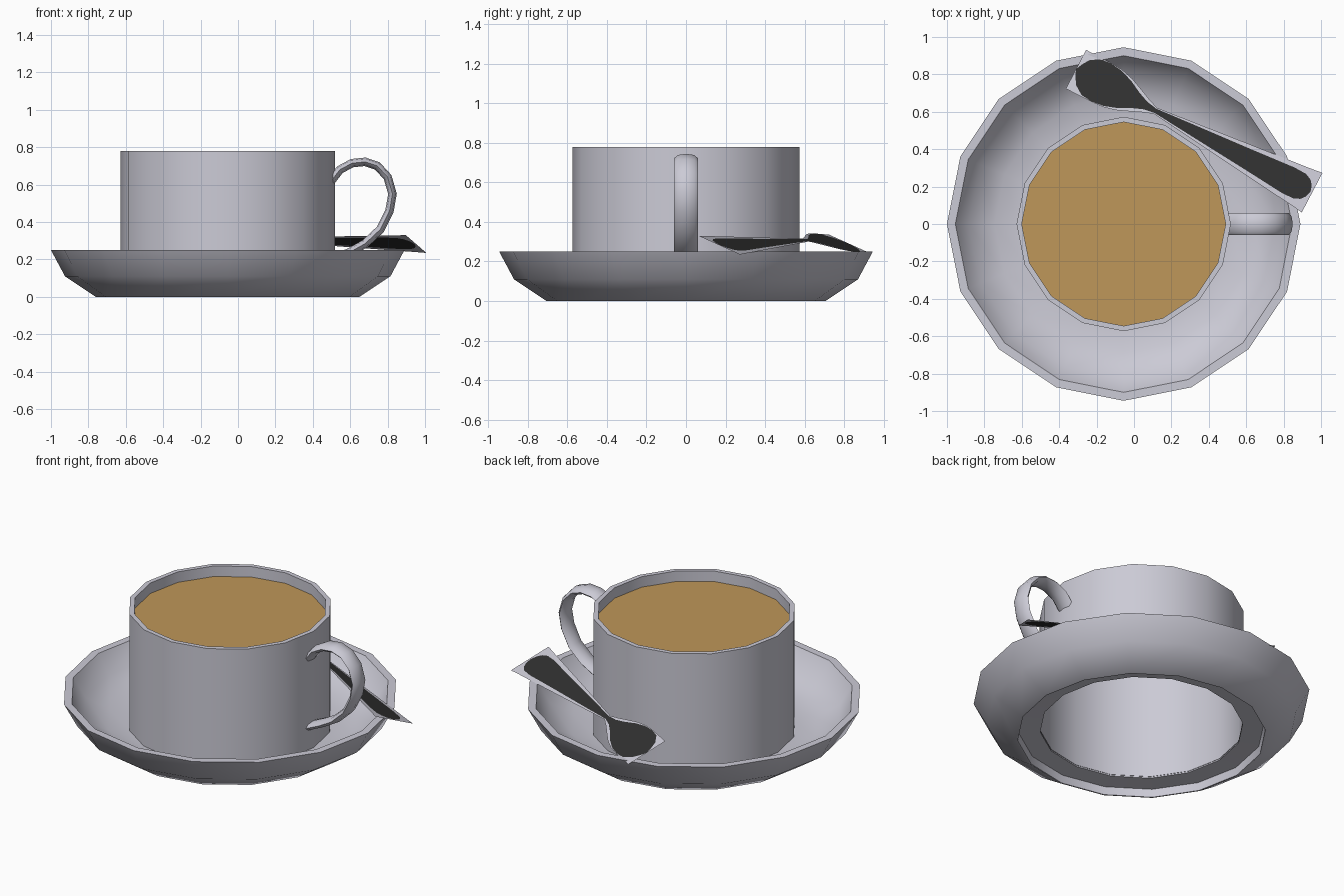
import bpy, math
from mathutils import Vector

if "Cube" in bpy.data.objects:
    bpy.data.objects.remove(bpy.data.objects["Cube"])

CX = -0.055   # axis of the cup and saucer
SIDES = 16


def material(name, rgb):
    m = bpy.data.materials.new(name)
    m.diffuse_color = (*rgb, 1)
    m.use_nodes = True
    m.node_tree.nodes["Principled BSDF"].inputs["Base Color"].default_value = m.diffuse_color
    return m


porcelain = material("pale_porcelain", (0.60, 0.595, 0.67))
coffee_mat = material("milky_coffee", (0.52, 0.31, 0.10))
dark = material("dark_metal", (0.03, 0.03, 0.03))


def make(name, verts, faces, mats, angle=None):
    me = bpy.data.meshes.new(name)
    me.from_pydata(verts, [], faces)
    for m in mats:
        me.materials.append(m)
    ob = bpy.data.objects.new(name, me)
    bpy.context.collection.objects.link(ob)
    if angle:
        bpy.ops.object.select_all(action='DESELECT')
        ob.select_set(True)
        bpy.context.view_layer.objects.active = ob
        bpy.ops.object.shade_smooth_by_angle(angle=math.radians(angle))
    return ob


def ring(r, z):
    return [(CX + r * math.cos(2 * math.pi * i / SIDES),
             r * math.sin(2 * math.pi * i / SIDES), z) for i in range(SIDES)]


def skin(rows, n):
    """Quads joining successive closed rings of n vertices."""
    return [(k * n + i, k * n + (i + 1) % n, (k + 1) * n + (i + 1) % n, (k + 1) * n + i)
            for k in range(rows - 1) for i in range(n)]


def lathe(name, profile, mat, angle):
    verts = [v for r, z in profile for v in ring(r, z)]
    return make(name, verts, skin(len(profile), SIDES), [mat], angle)


# Saucer: underside, foot, outer wall, rim, inner bowl
lathe("saucer", [(0.57, 0.05), (0.69, 0.047), (0.697, 0.0), (0.705, 0.0), (0.87, 0.11),
                 (0.945, 0.25), (0.90, 0.25), (0.83, 0.135), (0.69, 0.07), (0.57, 0.06)],
      porcelain, 36)

# Cup wall, open underneath
lathe("cup", [(0.573, 0.05), (0.573, 0.78), (0.545, 0.78), (0.545, 0.705)], porcelain, 35)

# Coffee surface
make("coffee", ring(0.545, 0.715), [tuple(range(SIDES))], [coffee_mat])

# Handle: flattened section swept along a loop in the xz plane
path = [Vector(p) for p in [(0.49, 0.61), (0.545, 0.68), (0.61, 0.715), (0.68, 0.722),
                            (0.745, 0.70), (0.80, 0.64), (0.826, 0.55), (0.81, 0.46),
                            (0.76, 0.36), (0.68, 0.285), (0.60, 0.24), (0.49, 0.19)]]
N = 8
hv = []
for i, p in enumerate(path):
    t = (path[min(i + 1, len(path) - 1)] - path[max(i - 1, 0)]).normalized()
    nx, nz = -t.y, t.x
    for j in range(N):
        a = 2 * math.pi * j / N
        o = 0.023 * math.cos(a)
        hv.append((p.x + nx * o, 0.06 * math.sin(a), p.y + nz * o))
hf = [f[::-1] for f in skin(len(path), N)]
make("handle", hv, hf, [porcelain], 50)

# Spoon: a tilted sheet with a pale border and a dark spoon shape
# stations: distance along axis, half width of sheet, half width of dark shape
stations = [(-0.48, 0.118, 0.0), (-0.465, 0.117, 0.035), (-0.44, 0.117, 0.075),
            (-0.39, 0.117, 0.108), (-0.33, 0.116, 0.114), (-0.26, 0.112, 0.106),
            (-0.19, 0.095, 0.082), (-0.12, 0.066, 0.046), (-0.06, 0.040, 0.022),
            (0.0, 0.018, 0.012), (0.25, 0.045, 0.032), (0.55, 0.077, 0.055),
            (0.80, 0.103, 0.076), (0.87, 0.110, 0.074), (0.905, 0.114, 0.058),
            (0.925, 0.117, 0.034), (0.935, 0.118, 0.0), (0.945, 0.119, 0.0)]
origin = Vector((0.115, 0.605))
along = Vector((0.886, -0.463))
across = Vector((0.463, 0.886))
sv, sf = [], []
for k, (t, w, d) in enumerate(stations):
    zc = 0.308 - 0.027 * abs(t)
    if t < 0:
        zc = 0.308 - 0.04 * abs(t)
    for s in (-w, -d, d, w):
        q = origin + along * t + across * s
        sv.append((q.x, q.y, zc - 0.4 * s))
    if k:
        b = 4 * k
        sf += [(b - 4 + c, b + c, b + c + 1, b - 3 + c) for c in range(3)]
spoon = make("spoon", sv, sf, [porcelain, dark])
for i, f in enumerate(spoon.data.polygons):
    f.material_index = 1 if i % 3 == 1 and i < 3 * 16 else 0
